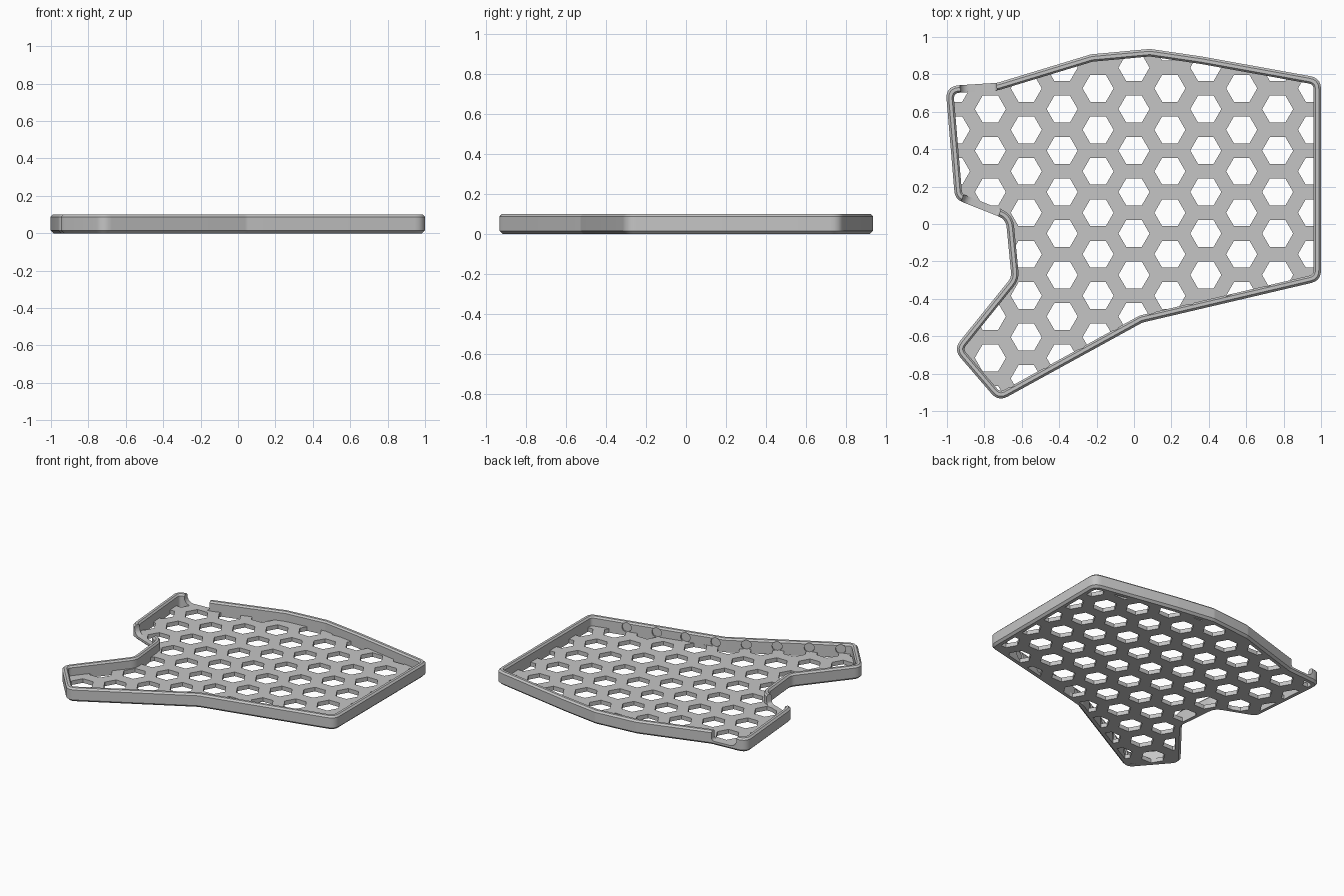
import bpy, bmesh, math
from mathutils import Vector

cube = bpy.data.objects.get("Cube")
if cube:
    bpy.data.objects.remove(cube, do_unlink=True)

grey = bpy.data.materials.new("matte_grey")
grey.use_nodes = True
colour = (0.56, 0.56, 0.56, 1)
grey.diffuse_color = colour
grey.node_tree.nodes["Principled BSDF"].inputs["Base Color"].default_value = colour

UP = Vector((0, 0, 1))
HEIGHT, FLOOR, WALL, RADIUS = 0.1, 0.03, 0.04, 0.07

# Tray outline, counter-clockwise from the back left corner of the plan
OUTLINE = [Vector((x, y, 0)) for x, y in [
    (-1.008, 0.737), (-0.957, 0.133), (-0.685, 0.025), (-0.655, -0.285),
    (-0.966, -0.67), (-0.725, -0.95), (0.045, -0.527), (1.0, -0.303),
    (1.0, 0.78), (0.365, 0.895), (0.085, 0.936), (-0.23, 0.907), (-0.73, 0.755)]]


def outline(inset, z):
    """Outline moved inwards with concentric rounded corners."""
    ring = []
    for i, p in enumerate(OUTLINE):
        d1 = (p - OUTLINE[i - 1]).normalized()
        d2 = (OUTLINE[(i + 1) % len(OUTLINE)] - p).normalized()
        n1, n2 = UP.cross(d1), UP.cross(d2)
        corner = p + (n1 + n2) * inset / (1 + n1.dot(n2))
        convex = d1.cross(d2).z > 0
        r = RADIUS - inset if convex else RADIUS + inset
        t = r * math.tan(d1.angle(d2) / 2)
        a, b = corner - d1 * t, corner + d2 * t
        for k in range(6):
            f = k / 5
            q = a * (1 - f) ** 2 + corner * 2 * f * (1 - f) + b * f * f
            ring.append(q + UP * z)
    return ring


def make_object(name, bm):
    bmesh.ops.recalc_face_normals(bm, faces=bm.faces)
    mesh = bpy.data.meshes.new(name)
    bm.to_mesh(mesh)
    bm.free()
    mesh.materials.append(grey)
    obj = bpy.data.objects.new(name, mesh)
    bpy.context.collection.objects.link(obj)
    return obj


def prism(bm, points, vector):
    """Closed prism from a polygon swept along a vector."""
    low = [bm.verts.new(p) for p in points]
    high = [bm.verts.new(p + vector) for p in points]
    bm.faces.new(low)
    bm.faces.new(high[::-1])
    for i in range(len(low)):
        bm.faces.new((low[i - 1], low[i], high[i], high[i - 1]))


def cut(obj, bm):
    cutter = make_object("cutter", bm)
    cutter.hide_render = True
    mod = obj.modifiers.new("cut", 'BOOLEAN')
    mod.operation, mod.solver, mod.object = 'DIFFERENCE', 'EXACT', cutter
    bpy.context.view_layer.objects.active = obj
    bpy.ops.object.modifier_apply(modifier=mod.name)
    bpy.data.objects.remove(cutter, do_unlink=True)


def side(start):
    """Start, direction, inward normal and length of an outline side."""
    a, b = OUTLINE[start], OUTLINE[(start + 1) % len(OUTLINE)]
    d = (b - a).normalized()
    return a, d, UP.cross(d), (b - a).length


# Rim wall: chamfered profile swept round the outline
bm = bmesh.new()
profile = [(0.015, 0), (0, 0.015), (0, HEIGHT - 0.012), (0.012, HEIGHT),
           (0.03, HEIGHT), (WALL, HEIGHT - 0.012), (WALL, 0)]
rings = [[bm.verts.new(p) for p in outline(i, z)] for i, z in profile]
for r, ring in enumerate(rings):
    prev = rings[r - 1]
    for k in range(len(ring)):
        bm.faces.new((prev[k - 1], prev[k], ring[k], ring[k - 1]))
rim = make_object("rim_wall", bm)

# Two openings in the rim down to the floor, each with one wide and one tight curve
bm = bmesh.new()
for start, f0, f1, r0, r1 in [(1, 0.12, 0.85, 0.05, 0.02), (12, 0.02, 0.72, 0.02, 0.05)]:
    a, d, n, length = side(start)
    u0, u1 = f0 * length, f1 * length
    pts = [(u0, 0.2)]
    for cx, r, first in [(u0 + r0, r0, math.pi), (u1 - r1, r1, 1.5 * math.pi)]:
        for k in range(6):
            t = first + k * math.pi / 10
            pts.append((cx + r * math.cos(t), FLOOR + r + r * math.sin(t)))
    pts.append((u1, 0.2))
    prism(bm, [a + d * u + UP * z - n * 0.03 for u, z in pts], n * 0.1)

# Eight blind round recesses inside the front wall
for start, fractions in [(6, (0.06, 0.28, 0.49, 0.71)), (5, (0.12, 0.36, 0.605, 0.84))]:
    a, d, n, length = side(start)
    for f in fractions:
        centre = a + d * length * f + n * (WALL - 0.012) + UP * 0.06
        ring = [t * math.tau / 24 for t in range(24)]
        prism(bm, [centre + (d * math.cos(t) + UP * math.sin(t)) * 0.034 for t in ring],
              n * 0.03)
cut(rim, bm)

# Honeycomb floor
bm = bmesh.new()
prism(bm, outline(WALL, 0), UP * FLOOR)
floor = make_object("honeycomb_floor", bm)
bm = bmesh.new()
PITCH, HEX = 0.2217, 0.083
for col in range(-6, 7):
    for row in range(-6, 6):
        centre = Vector((col * PITCH * math.sqrt(3) / 2,
                         0.171 + (row + 0.5 * (col % 2)) * PITCH, -0.05))
        prism(bm, [centre + HEX * Vector((math.cos(k * math.pi / 3),
                                          math.sin(k * math.pi / 3), 0))
                   for k in range(6)], UP * 0.2)
cut(floor, bm)

# Smooth only the rounded corners
for obj in (rim, floor):
    bpy.ops.object.select_all(action='DESELECT')
    obj.select_set(True)
    bpy.context.view_layer.objects.active = obj
    bpy.ops.object.shade_smooth_by_angle(angle=math.radians(25))
